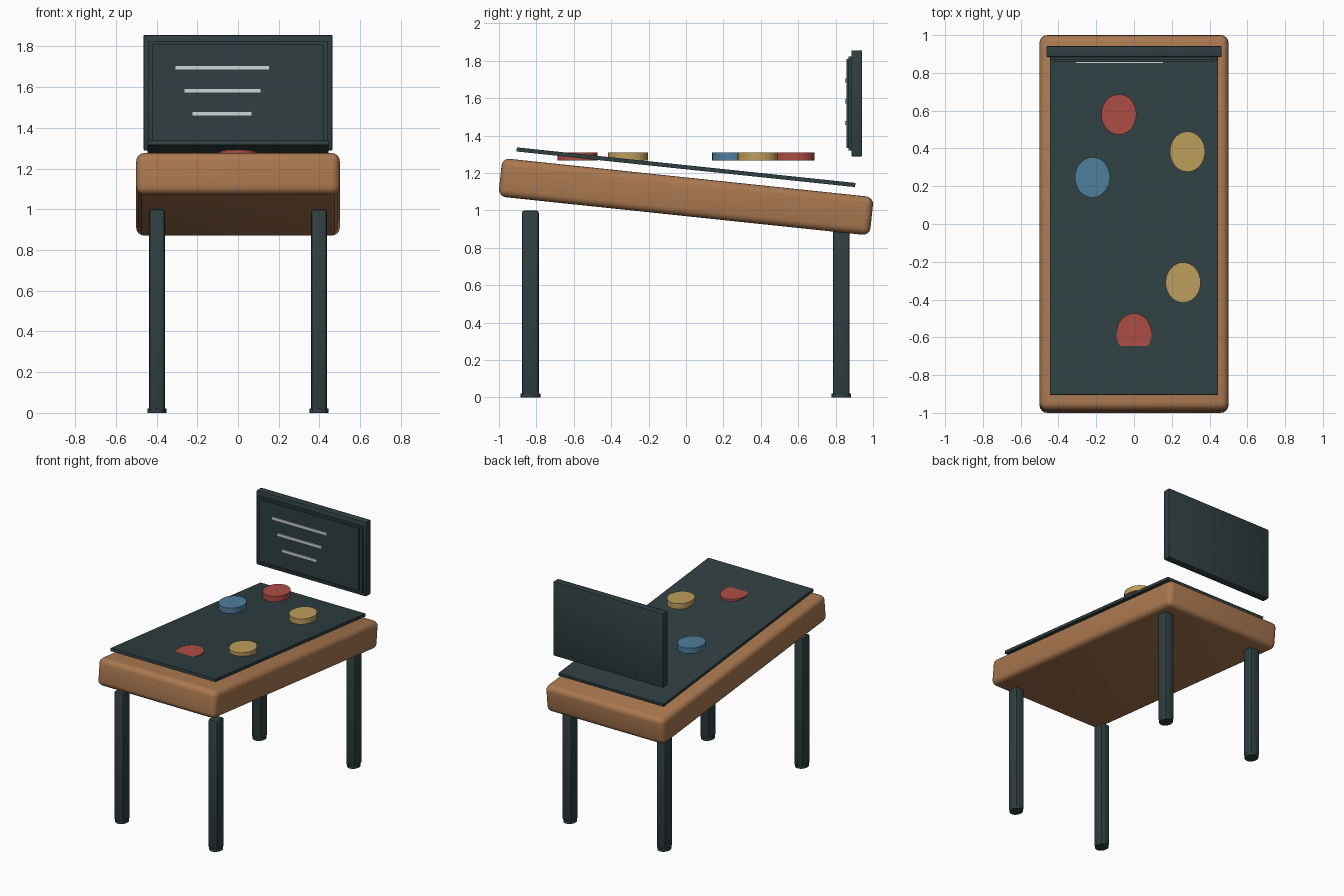
import bpy
import math

if "Cube" in bpy.data.objects:
    bpy.data.objects.remove(bpy.data.objects["Cube"])

TILT = math.radians(-6)


def material(name, rgb):
    """Flat material from sRGB 0-255 values."""
    m = bpy.data.materials.new(name)
    lin = [((c / 255 + 0.055) / 1.055) ** 2.4 for c in rgb]
    m.diffuse_color = (*lin, 1)
    m.use_nodes = True
    m.node_tree.nodes["Principled BSDF"].inputs["Base Color"].default_value = m.diffuse_color
    return m


WOOD = material("warm wood", (170, 120, 80))
SLATE = material("dark slate", (48, 63, 65))
RED = material("red", (174, 77, 68))
YELLOW = material("yellow", (190, 158, 91))
BLUE = material("blue", (78, 126, 157))
PALE = material("pale grey", (205, 214, 213))


def finish(ob, name, mat, bevel, segments):
    ob.name = name
    ob.data.materials.append(mat)
    if bevel:
        mod = ob.modifiers.new("rounded edges", 'BEVEL')
        mod.width = bevel
        mod.segments = segments
        mod.limit_method = 'ANGLE'
        bpy.ops.object.modifier_apply(modifier=mod.name)
    bpy.ops.object.shade_smooth_by_angle(angle=math.radians(35))
    return ob


def box(name, centre, size, mat, bevel=0, segments=2, tilt=0):
    bpy.ops.mesh.primitive_cube_add(size=1, location=centre)
    ob = bpy.context.object
    ob.scale = size
    bpy.ops.object.transform_apply(location=False, rotation=False, scale=True)
    ob.rotation_euler.x = tilt
    return finish(ob, name, mat, bevel, segments)


def disc(name, centre, rx, ry, height, mat):
    bpy.ops.mesh.primitive_cylinder_add(vertices=32, radius=1, depth=1, location=centre)
    ob = bpy.context.object
    ob.scale = (rx, ry, height)
    bpy.ops.object.transform_apply(location=False, rotation=False, scale=True)
    return finish(ob, name, mat, 0, 1)


def span(name, x, y, z, mat, bevel=0):
    """Box given by its limits on each axis."""
    lims = (x, y, z)
    return box(name, [(a + b) / 2 for a, b in lims], [b - a for a, b in lims], mat, bevel)


# Sloping cabinet and the thin board floating above it
box("cabinet", (0, 0, 1.073), (1.0, 1.997, 0.206), WOOD, 0.04, 4, TILT)
box("playfield", (0, 0, 1.231), (0.888, 1.82, 0.022), SLATE, 0, 1, TILT)

# Legs with round feet
for side, x in (("left", -0.398), ("right", 0.398)):
    for end, y in (("front", -0.832), ("back", 0.83)):
        box(f"{end}_{side}_leg", (x, y, 0.505), (0.078, 0.09, 0.99), SLATE, 0.014)
        disc(f"{end}_{side}_foot", (x, y, 0.011), 0.046, 0.053, 0.022, SLATE)

# Round bumpers
bumpers = [(-0.08, 0.58, RED), (0.283, 0.383, YELLOW), (-0.22, 0.247, BLUE),
           (0.26, -0.31, YELLOW), (0, -0.58, RED)]
for i, (x, y, mat) in enumerate(bumpers):
    disc(f"bumper_{i + 1}", (x, y, 1.289), 0.093, 0.107, 0.042, mat)

# Upright back panel: case, stepped bezel and screen
span("back_panel", (-0.464, 0.464), (0.884, 0.942), (1.288, 1.856), SLATE, 0.007)
span("bezel", (-0.442, 0.442), (0.868, 0.89), (1.321, 1.823), SLATE)
span("screen", (-0.42, 0.42), (0.858, 0.87), (1.335, 1.809), SLATE)

# Pale stripes on the screen
for i, (x0, x1, z) in enumerate([(-0.31, 0.155, 1.695), (-0.266, 0.112, 1.582),
                                 (-0.226, 0.068, 1.468)]):
    span(f"screen_stripe_{i + 1}", (x0, x1), (0.849, 0.8585), (z - 0.011, z + 0.011), PALE)
